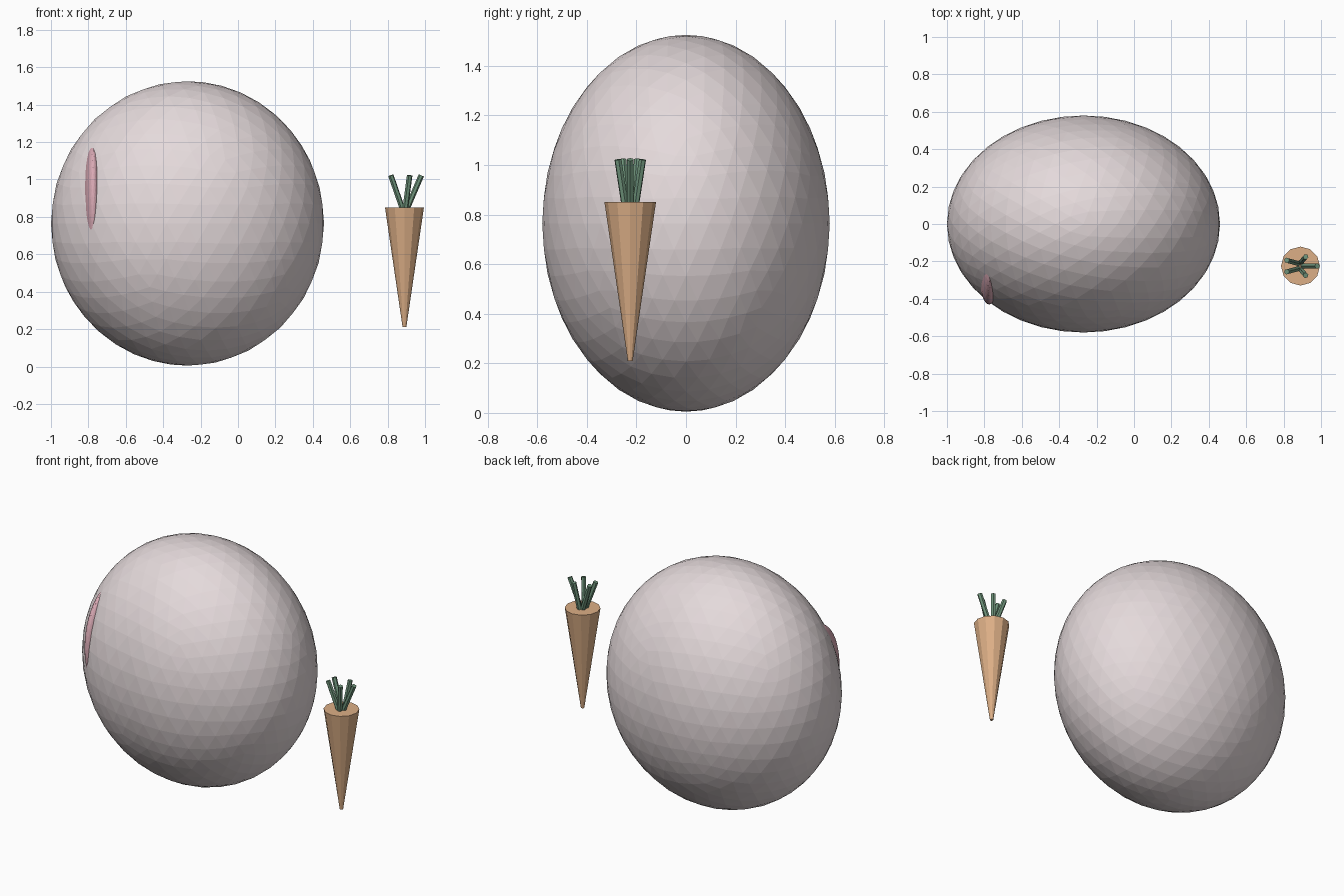
import bpy, math
from mathutils import Vector

if "Cube" in bpy.data.objects:
    bpy.data.objects.remove(bpy.data.objects["Cube"])


def paint(obj, name, color):
    obj.name = name
    mat = bpy.data.materials.get(color[0]) or bpy.data.materials.new(color[0])
    mat.diffuse_color = (*color[1], 1)
    mat.use_nodes = True
    mat.node_tree.nodes["Principled BSDF"].inputs["Base Color"].default_value = mat.diffuse_color
    obj.data.materials.append(mat)
    return obj


BODY = ("pale_pink", (0.78, 0.70, 0.71))
PINK = ("rose", (0.70, 0.40, 0.46))
ORANGE = ("orange", (0.72, 0.43, 0.24))
GREEN = ("green", (0.16, 0.30, 0.20))


def ellipsoid(name, center, radii, color, subdivisions):
    bpy.ops.mesh.primitive_ico_sphere_add(subdivisions=subdivisions, radius=1, location=center)
    obj = bpy.context.object
    obj.scale = radii
    return paint(obj, name, color)


def rod(name, start, end, radius, color):
    start, end = Vector(start), Vector(end)
    axis = end - start
    bpy.ops.mesh.primitive_cylinder_add(vertices=6, radius=radius, depth=axis.length,
                                        location=(start + end) / 2)
    obj = bpy.context.object
    obj.rotation_euler = axis.to_track_quat('Z', 'Y').to_euler()
    return paint(obj, name, color)


# Large faceted body and the thin pink patch that pokes through it
ellipsoid("body", (-0.27, 0, 0.765), (0.73, 0.58, 0.76), BODY, 4)
ellipsoid("pink_patch", (-0.774, -0.20, 0.86), (0.063, 0.23, 0.33), PINK, 4)

# Carrot root, pointing down
cx, cy = 0.89, -0.225
bpy.ops.mesh.primitive_cone_add(vertices=12, radius1=0.01, radius2=0.104, depth=0.64,
                                location=(cx, cy, 0.53))
paint(bpy.context.object, "carrot_root", ORANGE)

# Five splayed leaf stalks
for i in range(5):
    a = math.tau * i / 5
    c, s = math.cos(a), math.sin(a)
    rod(f"carrot_leaf_{i + 1}", (cx + 0.010 * c, cy + 0.022 * s, 0.835),
        (cx + 0.090 * c, cy + 0.052 * s, 1.022), 0.015, GREEN)
